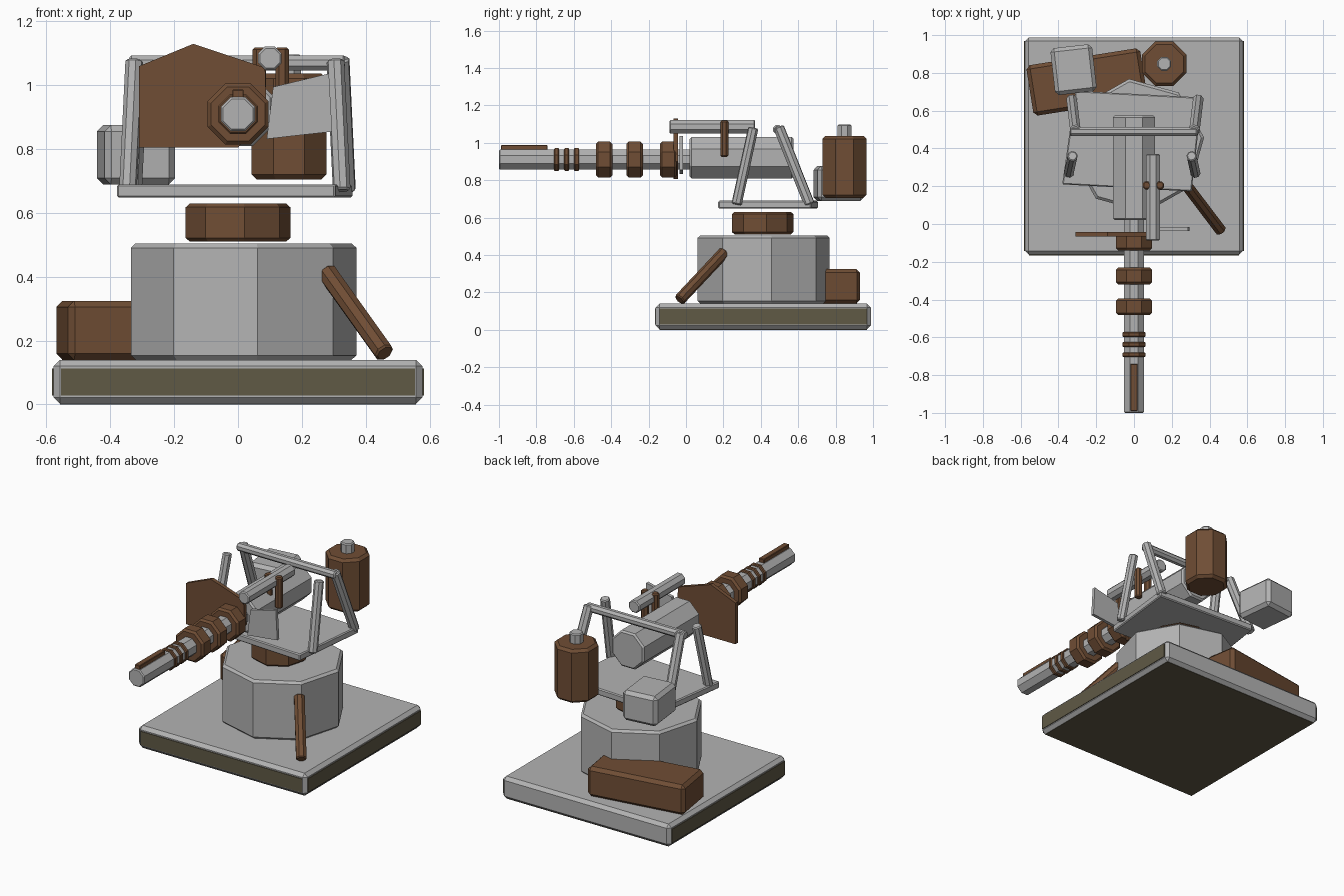
import bpy, bmesh, math
from mathutils import Vector, Matrix

if "Cube" in bpy.data.objects:
    bpy.data.objects.remove(bpy.data.objects["Cube"])


def material(name, rgb):
    m = bpy.data.materials.new(name)
    m.diffuse_color = (*rgb, 1)
    m.use_nodes = True
    m.node_tree.nodes["Principled BSDF"].inputs["Base Color"].default_value = m.diffuse_color
    return m


GRAY = material("light gray metal", (0.45, 0.45, 0.45))
BROWN = material("rust brown", (0.16, 0.075, 0.035))
OLIVE = material("dark olive", (0.115, 0.10, 0.06))


def finish(name, bm, mat, bevel=0.0):
    bmesh.ops.recalc_face_normals(bm, faces=bm.faces)
    me = bpy.data.meshes.new(name)
    bm.to_mesh(me)
    bm.free()
    me.materials.append(mat)
    ob = bpy.data.objects.new(name, me)
    bpy.context.collection.objects.link(ob)
    if bevel:
        mod = ob.modifiers.new("edge", 'BEVEL')
        mod.width = bevel
        mod.segments = 1
        mod.limit_method = 'ANGLE'
        mod.angle_limit = math.radians(60)
    return ob


def box(name, center, size, mat, bevel=0.0, turn=0.0):
    bm = bmesh.new()
    m = (Matrix.Translation(center) @ Matrix.Rotation(math.radians(turn), 4, 'Z')
         @ Matrix.Diagonal((*size, 1)))
    bmesh.ops.create_cube(bm, size=1, matrix=m)
    return finish(name, bm, mat, bevel)


def rod(name, a, b, r, mat, bevel=0.006, phase=22.5, sides=8):
    """Prism with its axis running from a to b."""
    a, b = Vector(a), Vector(b)
    d = b - a
    bm = bmesh.new()
    m = (Matrix.Translation((a + b) / 2) @ d.to_track_quat('Z', 'Y').to_matrix().to_4x4()
         @ Matrix.Rotation(math.radians(phase), 4, 'Z'))
    bmesh.ops.create_cone(bm, cap_ends=True, segments=sides, radius1=r, radius2=r,
                          depth=d.length, matrix=m)
    return finish(name, bm, mat, bevel)


def plate(name, points, thickness, mat, bevel=0.0):
    """Polygon extruded along the given thickness vector."""
    bm = bmesh.new()
    f = bm.faces.new([bm.verts.new(p) for p in points])
    ext = bmesh.ops.extrude_face_region(bm, geom=[f])
    verts = [v for v in ext["geom"] if isinstance(v, bmesh.types.BMVert)]
    bmesh.ops.translate(bm, vec=thickness, verts=verts)
    return finish(name, bm, mat, bevel)


# Base slab with dark panels on the front, both sides and the bottom
CY = 0.413
box("base_slab", (0, CY, 0.071), (1.155, 1.15, 0.138), GRAY, 0.02)
box("base_front_panel", (0, CY - 0.576, 0.07), (1.11, 0.006, 0.085), OLIVE)
for side, s in (("left", -1), ("right", 1)):
    box("base_%s_panel" % side, (s * 0.579, CY, 0.07), (0.006, 1.11, 0.085), OLIVE)
box("base_bottom_panel", (0, CY, 0.002), (1.115, 1.11, 0.004), OLIVE)

# Pedestal: drum, neck, side locker and leaning brace
rod("drum", (0.0175, 0.415, 0.14), (0.0175, 0.415, 0.505), 0.356, GRAY, 0.014, 7)
rod("neck_ring", (0, 0.41, 0.51), (0, 0.41, 0.63), 0.165, BROWN, 0.012, 7)
box("locker", (-0.25, 0.752, 0.232), (0.61, 0.27, 0.186), BROWN, 0.02, 9)
rod("brace", (0.46, -0.035, 0.16), (0.278, 0.205, 0.415), 0.032, BROWN)

# Turning platform with four legs and a crossbar
plate("platform", [(-0.38, 0.21, 0.648), (0.305, 0.172, 0.648),
                   (0.36, 0.67, 0.648), (-0.31, 0.705, 0.648)],
      (0, 0, 0.042), GRAY, 0.006)
rod("left_front_leg", (-0.345, 0.27, 0.67), (-0.325, 0.36, 1.08), 0.028, GRAY)
rod("left_rear_leg", (-0.33, 0.66, 0.67), (-0.31, 0.495, 1.085), 0.03, GRAY)
rod("right_front_leg", (0.325, 0.27, 0.67), (0.305, 0.36, 1.08), 0.028, GRAY)
rod("right_rear_leg", (0.34, 0.66, 0.67), (0.32, 0.495, 1.085), 0.03, GRAY)
rod("crossbar", (-0.34, 0.49, 1.07), (0.335, 0.49, 1.07), 0.026, GRAY)

# Receiver and barrel
GZ = 0.91
rod("receiver", (0, 0.02, GZ + 0.01), (0, 0.575, GZ + 0.01), 0.12, GRAY, 0.01)
rod("barrel", (0, -1.0, GZ), (0, 0.05, GZ), 0.058, GRAY)
for i, (y, w, r) in enumerate([(-0.095, 0.09, 0.104), (-0.275, 0.088, 0.104),
                               (-0.438, 0.088, 0.104), (-0.585, 0.028, 0.067),
                               (-0.638, 0.026, 0.067), (-0.692, 0.026, 0.067)]):
    rod("barrel_ring_%d" % (i + 1), (0, y - w / 2, GZ), (0, y + w / 2, GZ), r, BROWN,
        0.012 if r > 0.1 else 0.005)
box("barrel_top_rib", (0, -0.865, GZ + 0.062), (0.036, 0.25, 0.03), BROWN, 0.003)

# Shield plates
plate("brown_shield", [(x, -0.066, z) for x, z in
                       [(-0.31, 0.805), (0.0, 0.805), (0.09, 0.9), (0.085, 1.055),
                        (-0.14, 1.13), (-0.31, 1.06)]], (0, 0.024, 0), BROWN)
plate("gray_shield", [(x, -0.036, z) for x, z in
                      [(0.09, 0.832), (0.295, 0.855), (0.285, 1.037), (0.11, 0.995)]],
      (0, 0.02, 0), GRAY)

# Sight tube and its two posts
rod("sight_tube", (0.1, -0.088, 1.085), (0.1, 0.37, 1.085), 0.04, GRAY)
for side, x in (("left", 0.067), ("right", 0.138)):
    rod("sight_%s_post" % side, (x, 0.205, 0.925), (x, 0.205, 1.118), 0.023, BROWN)

# Tank with cap, and ammunition box at the rear
rod("tank", (0.16, 0.848, 0.705), (0.16, 0.848, 1.037), 0.127, BROWN, 0.016)
rod("tank_cap", (0.16, 0.848, 1.03), (0.16, 0.848, 1.097), 0.04, GRAY)
box("rear_box", (-0.32, 0.817, 0.782), (0.222, 0.25, 0.186), GRAY, 0.02, 6.5)
